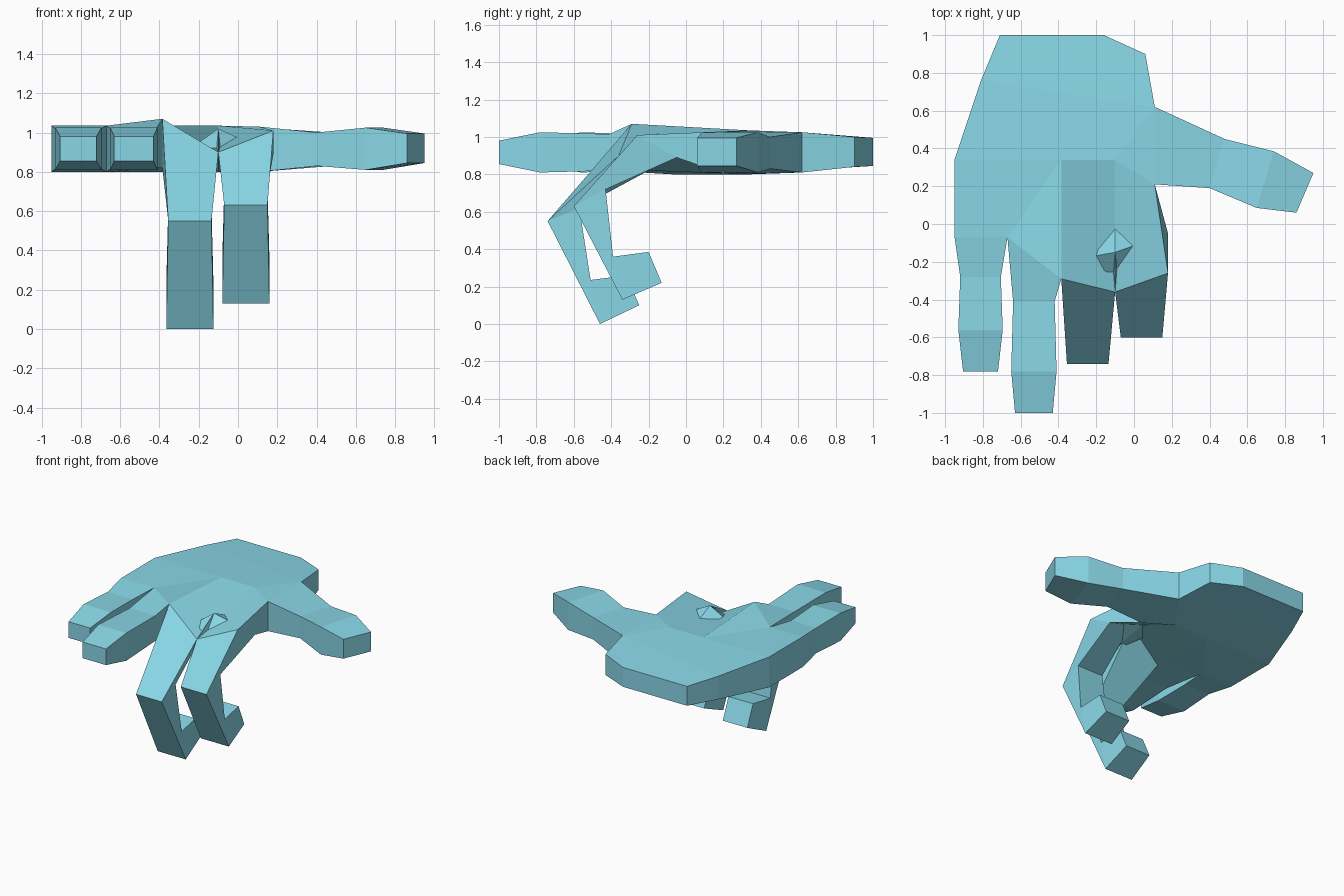
import bpy, bmesh

if "Cube" in bpy.data.objects:
    bpy.data.objects.remove(bpy.data.objects["Cube"])

bm = bmesh.new()


def vert(p):
    return bm.verts.new(p)


def extend(base, rings):
    """Loft a finger from four existing palm vertices through rings, then cap it."""
    prev = base
    for ring in rings:
        cur = [vert(p) for p in ring]
        for i in range(4):
            j = (i + 1) % 4
            bm.faces.new((prev[i], prev[j], cur[j], cur[i]))
        prev = cur
    bm.faces.new(prev)


def ring_straight(xl, xr, y, zt, zb):
    return [(xl, y, zt), (xr, y, zt), (xr, y, zb), (xl, y, zb)]


def ring_curled(xl, xr, yo, zo, yi, zi):
    return [(xl, yo, zo), (xr, yo, zo), (xr, yi, zi), (xl, yi, zi)]


def ring_thumb(x1, y1, x2, y2, zt, zb):
    return [(x1, y1, zt), (x2, y2, zt), (x2, y2, zb), (x1, y1, zb)]


# Palm points: x, y, top z, bottom z
pts = [
    (-.95, -.07, 1.035, .80), (-.95, .34, 1.035, .80), (-.81, .76, 1.01, .83),
    (-.71, 1.0, .995, .845), (-.16, 1.0, .995, .845), (.06, .90, 1.0, .84),
    (.11, .62, 1.025, .81), (.11, .21, 1.03, .80), (.18, -.26, 1.01, 0),
    (-.10, -.36, .90, 0), (-.385, -.29, 1.07, 0), (-.67, -.07, 1.035, .80),
    (-.385, .34, 1.035, .80), (-.10, .34, 1.035, .80),
]
# Undersides of the bent knuckles are shifted back
shifted = {8: (.18, -.05, .89), 9: (-.10, -.15, 1.02), 10: (-.385, -.20, .82)}
top = [vert((x, y, zt)) for x, y, zt, zb in pts]
bot = [vert(shifted.get(i, (p[0], p[1], p[3]))) for i, p in enumerate(pts)]

# Back of the hand and palm underside
for f in [(0, 1, 12, 11), (11, 12, 10), (1, 2, 6, 13, 12), (2, 3, 4, 5, 6),
          (6, 7, 13), (12, 13, 9, 10), (13, 7, 8, 9)]:
    bm.faces.new([top[i] for i in f])
    bm.faces.new([bot[i] for i in reversed(f)])

# Palm side walls
for a, b in [(0, 1), (1, 2), (2, 3), (3, 4), (4, 5), (5, 6), (7, 8)]:
    bm.faces.new((top[a], top[b], bot[b], bot[a]))


def base(a, b):
    return [top[a], top[b], bot[b], bot[a]]


# Little finger and ring finger, straight
extend(base(0, 11), [ring_straight(-.92, -.705, -.28, 1.015, .82),
                     ring_straight(-.93, -.695, -.56, 1.025, .81),
                     ring_straight(-.905, -.72, -.78, .98, .855)])
extend(base(11, 10), [ring_straight(-.64, -.42, -.41, 1.015, .82),
                      ring_straight(-.65, -.41, -.78, 1.025, .81),
                      ring_straight(-.63, -.43, -1.0, .98, .855)])

# Middle finger and index finger, curled under
extend(base(10, 9), [ring_curled(-.355, -.135, -.74, .55, -.57, .62),
                     ring_curled(-.365, -.125, -.46, 0, -.51, .235),
                     ring_curled(-.35, -.14, -.25, .10, -.32, .26)])
extend(base(9, 8), [ring_curled(-.07, .15, -.60, .63, -.43, .72),
                    ring_curled(-.08, .16, -.34, .13, -.39, .36),
                    ring_curled(-.065, .145, -.13, .22, -.20, .385)])

# Thumb
extend(base(6, 7), [ring_thumb(.48, .45, .40, .19, 1.0, .83),
                    ring_thumb(.74, .385, .65, .085, 1.025, .81),
                    ring_thumb(.95, .27, .86, .06, .995, .845)])

bmesh.ops.recalc_face_normals(bm, faces=bm.faces[:])
mesh = bpy.data.meshes.new("hand")
bm.to_mesh(mesh)
bm.free()
hand = bpy.data.objects.new("hand", mesh)
bpy.context.collection.objects.link(hand)

# Light blue finish
mat = bpy.data.materials.new("light_blue")
mat.diffuse_color = (.25, .68, .80, 1)
mat.use_nodes = True
mat.node_tree.nodes["Principled BSDF"].inputs["Base Color"].default_value = mat.diffuse_color
mesh.materials.append(mat)
